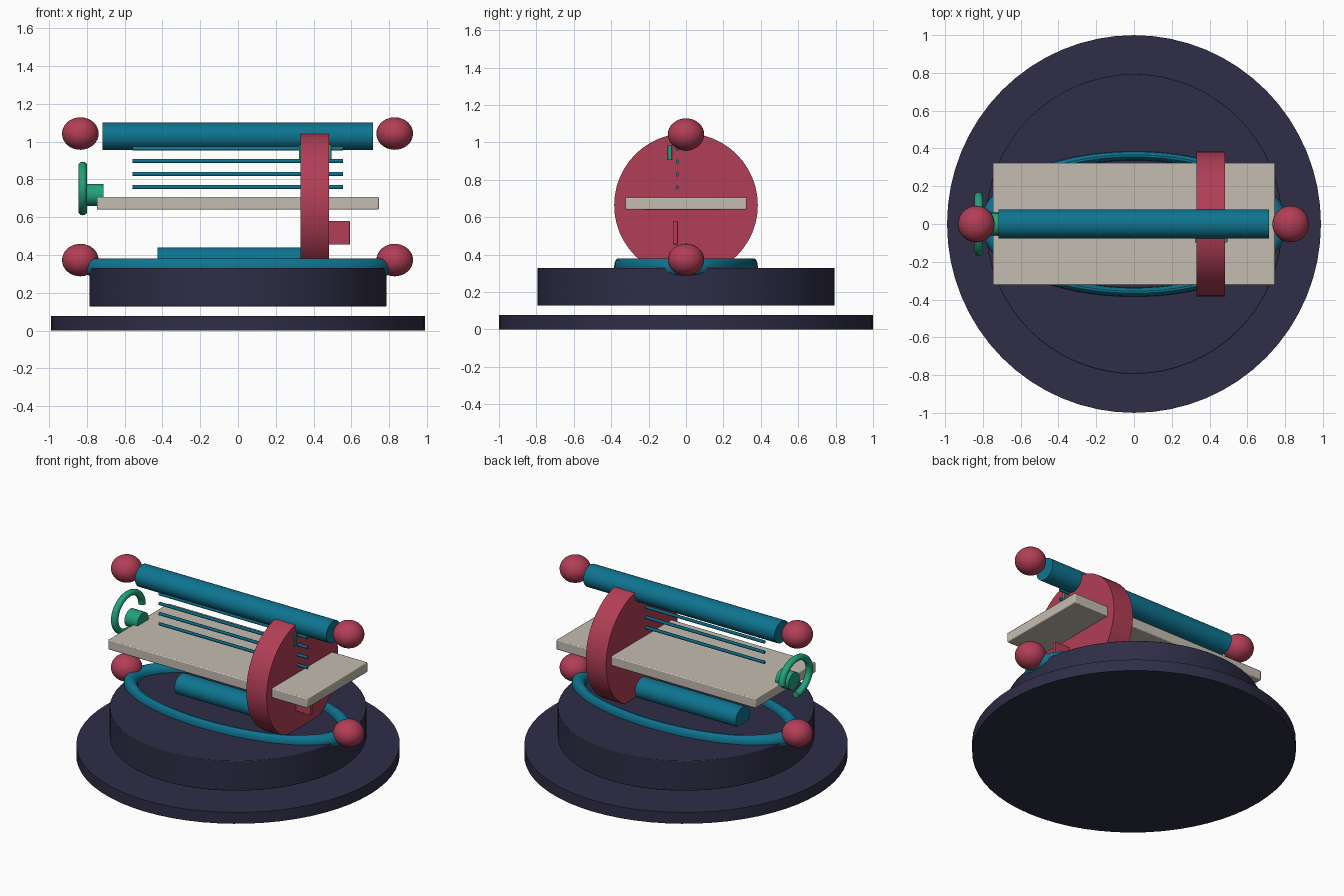
import bpy, bmesh, math
from mathutils import Matrix, Vector

if "Cube" in bpy.data.objects:
    bpy.data.objects.remove(bpy.data.objects["Cube"])


def material(name, r, g, b):
    def lin(c):
        c /= 255
        return c / 12.92 if c <= 0.04045 else ((c + 0.055) / 1.055) ** 2.4
    m = bpy.data.materials.new(name)
    m.diffuse_color = (lin(r), lin(g), lin(b), 1)
    m.use_nodes = True
    m.node_tree.nodes["Principled BSDF"].inputs["Base Color"].default_value = m.diffuse_color
    return m


NAVY = material("navy", 46, 45, 70)
RED = material("crimson", 178, 62, 86)
TEAL = material("teal", 14, 116, 144)
BEIGE = material("beige", 196, 188, 176)
GREEN = material("green", 34, 162, 124)
ALONG_X = Matrix.Rotation(math.pi / 2, 4, 'Y')


def finish(name, bm, mat, bevel=0.0):
    """Turn a bmesh into a named, coloured, softly shaded object."""
    bmesh.ops.recalc_face_normals(bm, faces=bm.faces)
    me = bpy.data.meshes.new(name)
    bm.to_mesh(me)
    bm.free()
    me.materials.append(mat)
    ob = bpy.data.objects.new(name, me)
    bpy.context.collection.objects.link(ob)
    if bevel:
        mod = ob.modifiers.new("bevel", 'BEVEL')
        mod.width = bevel
        mod.segments = 2
    bpy.ops.object.select_all(action='DESELECT')
    ob.select_set(True)
    bpy.context.view_layer.objects.active = ob
    bpy.ops.object.shade_smooth_by_angle(angle=math.radians(35))
    return ob


def disc(name, rx, ry, z0, z1, mat, bevel=0.0):
    bm = bmesh.new()
    m = Matrix.Translation((0, 0, (z0 + z1) / 2)) @ Matrix.Diagonal((rx, ry, z1 - z0, 1))
    bmesh.ops.create_cone(bm, cap_ends=True, segments=64, radius1=1, radius2=1, depth=1, matrix=m)
    return finish(name, bm, mat, bevel)


def rod(name, x0, x1, y, z, ry, rz, mat, sides=32, bevel=0.0):
    bm = bmesh.new()
    m = (Matrix.Translation(((x0 + x1) / 2, y, z))
         @ Matrix.Diagonal((x1 - x0, ry, rz, 1)) @ ALONG_X)
    bmesh.ops.create_cone(bm, cap_ends=True, segments=sides, radius1=1, radius2=1, depth=1, matrix=m)
    return finish(name, bm, mat, bevel)


def box(name, lo, hi, mat, bevel=0.0):
    lo, hi = Vector(lo), Vector(hi)
    bm = bmesh.new()
    m = Matrix.Translation((lo + hi) / 2) @ Matrix.Diagonal((*(hi - lo), 1))
    bmesh.ops.create_cube(bm, size=1, matrix=m)
    return finish(name, bm, mat, bevel)


def ring(name, centre, major, minor, matrix, mat, sweep=360, steps=72, sides=14):
    """Torus, or a capped arc of one, in the local XY plane."""
    bm = bmesh.new()
    closed = sweep == 360
    loops = []
    for i in range(steps if closed else steps + 1):
        a = math.radians(sweep) * i / steps
        loop = []
        for j in range(sides):
            b = 2 * math.pi * j / sides
            r = major + minor * math.cos(b)
            p = Vector((r * math.cos(a), r * math.sin(a), minor * math.sin(b)))
            loop.append(bm.verts.new(Vector(centre) + matrix @ p))
        loops.append(loop)
    pairs = list(zip(loops, loops[1:])) + ([(loops[-1], loops[0])] if closed else [])
    for p, q in pairs:
        for j in range(sides):
            k = (j + 1) % sides
            bm.faces.new((p[j], q[j], q[k], p[k]))
    if not closed:
        bm.faces.new(loops[0])
        bm.faces.new(loops[-1])
    return finish(name, bm, mat)


# Stepped round base: a wide plate and a floating upper drum
disc("base_plate", 0.99, 1.0, 0, 0.077, NAVY)
disc("base_drum", 0.786, 0.794, 0.127, 0.33, NAVY, 0.004)

# Long board passing through the upright wheel
box("board", (-0.748, -0.324, 0.64), (0.746, 0.324, 0.707), BEIGE, 0.006)
rod("wheel", 0.331, 0.483, 0, 0.665, 0.384, 0.384, RED, 48)

# Upper rail and lower roller
rod("upper_rail", -0.718, 0.716, 0, 1.028, 0.077, 0.073, TEAL)
rod("lower_roller", -0.425, 0.42, 0, 0.37, 0.074, 0.07, TEAL)

# Oval rail lying on the drum
ring("oval_rail", (0, 0, 0.332), 1, 0.066,
     Matrix.Diagonal((0.763, 0.361, 0.75)), TEAL, steps=96)

# Ball knobs at both ends, above and below
for x, side in ((-0.835, "left"), (0.83, "right")):
    for z, level in ((0.373, "lower"), (1.043, "upper")):
        bm = bmesh.new()
        bmesh.ops.create_uvsphere(
            bm, u_segments=32, v_segments=16, radius=1,
            matrix=Matrix.Translation((x, 0, z)) @ Matrix.Diagonal((0.097, 0.097, 0.086, 1)))
        finish(f"{level}_{side}_ball", bm, RED)

# Thin strings between rail and board
for i, z in enumerate((0.76, 0.829, 0.898, 0.964)):
    rod(f"string_{i + 1}", -0.558, 0.555, -0.047, z, 0.008, 0.011, TEAL, 10)

# Small plates on the wheel
box("wheel_tab", (0.45, -0.07, 0.455), (0.592, -0.044, 0.58), RED, 0.002)
box("wheel_clip", (0.322, -0.098, 0.905), (0.494, -0.076, 0.985), GREEN, 0.002)

# Handle at the left end: short hub and a three-quarter ring
rod("handle_hub", -0.81, -0.712, 0, 0.718, 0.06, 0.058, GREEN, 24)
yz_plane = Matrix(((0, 0, 1), (1, 0, 0), (0, 0.84, 0)))
ring("handle_ring", (-0.822, 0, 0.752), 0.146, 0.023, yz_plane, GREEN, sweep=270, steps=48)
